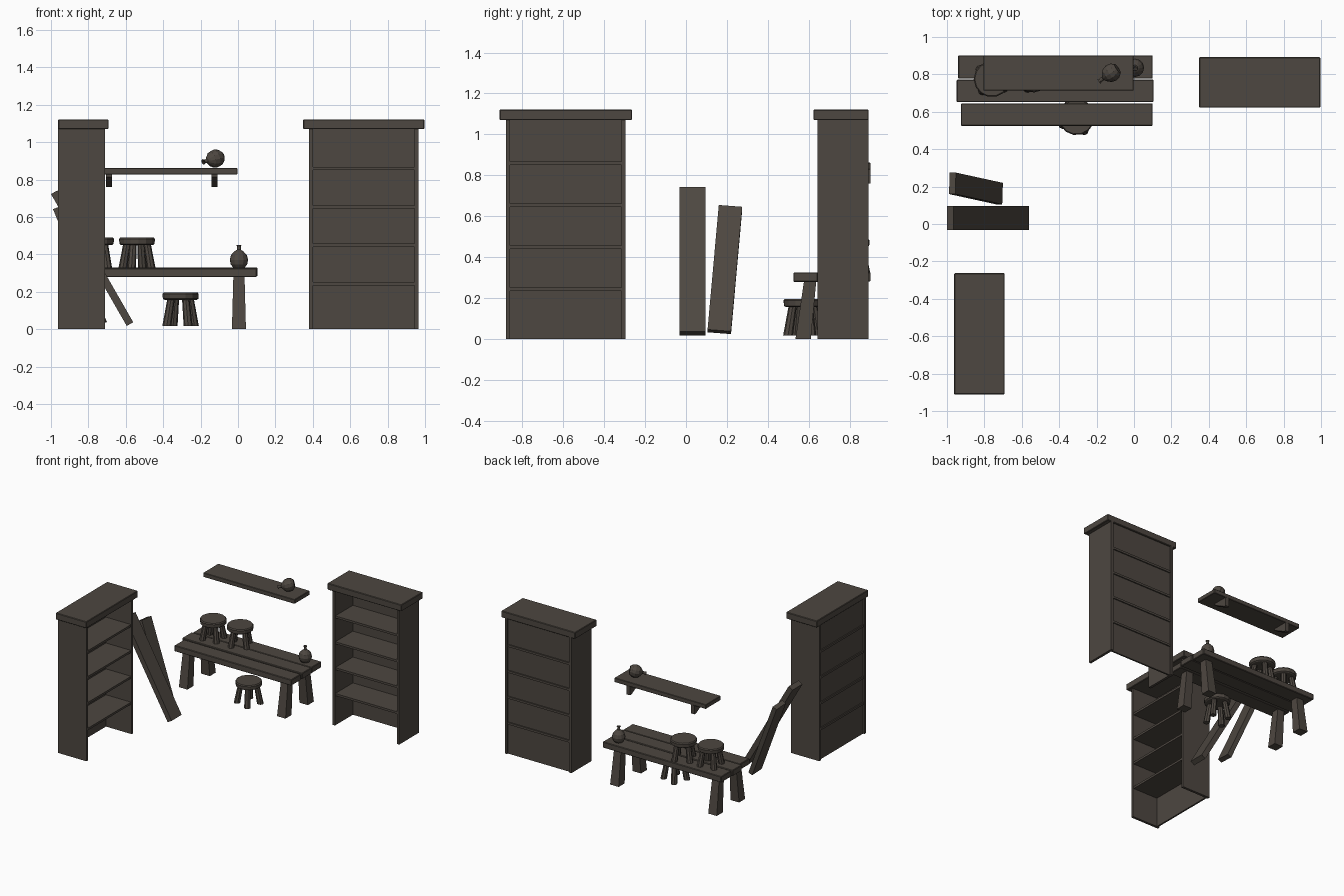
import bpy, bmesh, math
from mathutils import Vector, Matrix

if "Cube" in bpy.data.objects:
    bpy.data.objects.remove(bpy.data.objects["Cube"])

wood = bpy.data.materials.new("dark_wood")
wood.diffuse_color = (0.075, 0.063, 0.052, 1)
wood.use_nodes = True
wood.node_tree.nodes["Principled BSDF"].inputs["Base Color"].default_value = wood.diffuse_color


def finish(name, bm, smooth=False):
    bmesh.ops.recalc_face_normals(bm, faces=bm.faces)
    me = bpy.data.meshes.new(name)
    bm.to_mesh(me)
    bm.free()
    ob = bpy.data.objects.new(name, me)
    bpy.context.collection.objects.link(ob)
    me.materials.append(wood)
    if smooth:
        for p in me.polygons:
            p.use_smooth = True
    return ob


def bevel(ob, width):
    m = ob.modifiers.new("bevel", 'BEVEL')
    m.width, m.segments = width, 1
    return ob


def box(name, x, y, z, mat=Matrix(), edge=0):
    """Box from (min, max) ranges on each axis."""
    bm = bmesh.new()
    size = [r[1] - r[0] for r in (x, y, z)]
    mid = [(r[0] + r[1]) / 2 for r in (x, y, z)]
    bmesh.ops.create_cube(bm, size=1, matrix=mat @ Matrix.Translation(mid) @ Matrix.Diagonal((*size, 1)))
    ob = finish(name, bm)
    return bevel(ob, edge) if edge else ob


def frustum(name, bottom, top, r0, r1, sides, turn=0):
    """Tapered leg between two points with level ends."""
    bm = bmesh.new()
    rings = []
    for c, r in ((bottom, r0), (top, r1)):
        rings.append([bm.verts.new((c[0] + r * math.cos(turn + 2 * math.pi * i / sides),
                                    c[1] + r * math.sin(turn + 2 * math.pi * i / sides), c[2]))
                      for i in range(sides)])
    for i in range(sides):
        j = (i + 1) % sides
        bm.faces.new((rings[0][i], rings[0][j], rings[1][j], rings[1][i]))
    bm.faces.new(rings[0])
    bm.faces.new(rings[1])
    return finish(name, bm)


def lathe(name, profile, mat, sides, smooth=False):
    bm = bmesh.new()
    vs = [bm.verts.new((r, 0, z)) for r, z in profile]
    es = [bm.edges.new(p) for p in zip(vs, vs[1:])]
    bmesh.ops.spin(bm, geom=vs + es, axis=(0, 0, 1), cent=(0, 0, 0),
                   steps=sides, angle=2 * math.pi)
    bmesh.ops.remove_doubles(bm, verts=bm.verts, dist=1e-4)
    bmesh.ops.transform(bm, matrix=mat, verts=bm.verts)
    return finish(name, bm, smooth)


# Bookcases: local x is width, local -y is the open front, y = 0 is the back
def bookcase(name, mat):
    for s, tag in ((-1, "left"), (1, "right")):
        box(f"{name}_{tag}_side", sorted((s * 0.272, s * 0.292)), (-0.25, 0), (0, 1.08), mat)
    box(f"{name}_back_panel", (-0.275, 0.275), (-0.025, -0.012), (0, 1.08), mat)
    for i, z in enumerate((0.235, 0.44, 0.645, 0.85)):
        box(f"{name}_shelf_{i + 1}", (-0.275, 0.275), (-0.245, -0.003), (z, z + 0.017), mat)
    box(f"{name}_cap", (-0.324, 0.324), (-0.27, 0), (1.07, 1.122), mat, 0.004)


bookcase("back_bookcase", Matrix.Translation((0.672, 0.892, 0)))
bookcase("side_bookcase", Matrix.Translation((-0.962, -0.587, 0)) @ Matrix.Rotation(math.pi / 2, 4, 'Z'))

# Table with three planks and four splayed legs
for i, (x0, x1, y0, y1, z1) in enumerate(((-0.925, 0.10, 0.524, 0.645, 0.326),
                                          (-0.948, 0.105, 0.652, 0.772, 0.330),
                                          (-0.94, 0.10, 0.777, 0.902, 0.328))):
    box(f"table_plank_{i + 1}", (x0, x1), (y0, y1), (z1 - 0.047, z1), edge=0.004)
for x in (-0.855, 0.005):
    for s in (-1, 1):
        frustum("table_leg", (x, 0.712 + s * 0.14, 0), (x, 0.712 + s * 0.105, 0.29),
                0.053, 0.042, 4, math.pi / 4)


# Round stools with four flared legs
def stool(name, x, y, z, turn):
    seat = [(0, 0.14), (0.086, 0.14), (0.095, 0.146), (0.097, 0.172), (0.091, 0.18), (0, 0.18)]
    lathe(name + "_seat", seat, Matrix.Translation((x, y, z)) @ Matrix.Rotation(turn, 4, 'Z'), 14)
    for k in range(4):
        a = turn + k * math.pi / 2
        c, s = math.cos(a), math.sin(a)
        frustum(name + "_leg", (x + 0.084 * c, y + 0.084 * s, z),
                (x + 0.058 * c, y + 0.058 * s, z + 0.145), 0.024, 0.02, 8)


stool("floor_stool", -0.307, 0.572, 0.017, 0.5)
stool("table_stool_left", -0.76, 0.775, 0.31, 0.9)
stool("table_stool_right", -0.54, 0.80, 0.31, 1.2)

# Wall shelf on two wedge brackets
box("wall_shelf", (-0.805, -0.003), (0.713, 0.902), (0.828, 0.862), edge=0.003)
for x in (-0.69, -0.125):
    bm = bmesh.new()
    tri = [bm.verts.new((x - 0.016, y, z)) for y, z in
           ((0.902, 0.76), (0.902, 0.83), (0.78, 0.83), (0.78, 0.815), (0.885, 0.76))]
    face = bm.faces.new(tri)
    ext = bmesh.ops.extrude_face_region(bm, geom=[face])
    bmesh.ops.translate(bm, vec=(0.032, 0, 0),
                        verts=[v for v in ext["geom"] if isinstance(v, bmesh.types.BMVert)])
    finish("shelf_bracket", bm)

# Jugs: one standing on the table, one lying on the shelf
jug = [(0, 0), (0.03, 0), (0.044, 0.018), (0.049, 0.042), (0.042, 0.068), (0.025, 0.086),
       (0.011, 0.096), (0.01, 0.114), (0.015, 0.122), (0.008, 0.122), (0, 0.115)]
lathe("standing_jug", jug, Matrix.Translation((0.005, 0.835, 0.329)), 12)
lay = Vector((-0.8, -0.55, -0.22)).to_track_quat('Z', 'Y').to_matrix().to_4x4()
lathe("fallen_jug", jug, Matrix.Translation((-0.122, 0.808, 0.912)) @ lay
      @ Matrix.Translation((0, 0, -0.042)), 12)


# Loose boards leaning sideways
def leaning_board(name, mid, direction, length, width, thick):
    d = Vector(direction).normalized()
    w = (Vector((0, 1, 0)) - d * d.y).normalized()
    rot = Matrix((w.cross(d), w, d)).transposed().to_4x4()
    box(name, (-thick / 2, thick / 2), (-width / 2, width / 2), (-length / 2, length / 2),
        Matrix.Translation(mid) @ rot)


leaning_board("leaning_board_tall", (-0.78, 0.032, 0.38), (-0.405, 0, 0.705), 0.813, 0.126, 0.04)
leaning_board("leaning_board_short", (-0.845, 0.19, 0.34), (-0.252, 0.055, 0.61), 0.66, 0.115, 0.036)
